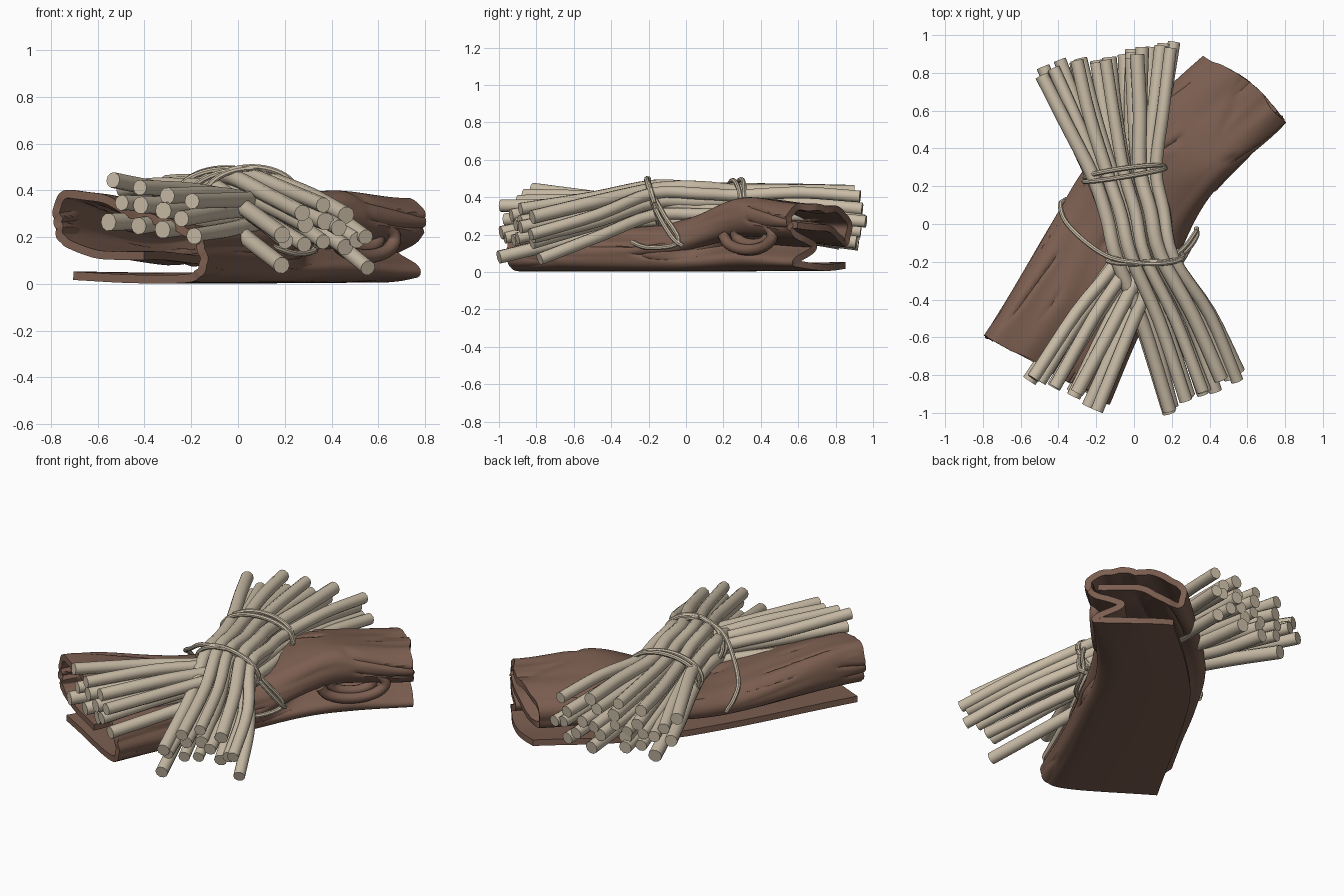
import bpy, bmesh, math, random
from mathutils import Vector, noise

random.seed(4)
if "Cube" in bpy.data.objects:
    bpy.data.objects.remove(bpy.data.objects["Cube"], do_unlink=True)


def material(name, rgb):
    mat = bpy.data.materials.new(name)
    mat.use_nodes = True
    mat.diffuse_color = (*rgb, 1)
    mat.node_tree.nodes["Principled BSDF"].inputs["Base Color"].default_value = (*rgb, 1)
    return mat


BARK = material("bark_brown", (0.2, 0.112, 0.08))
TWIG = material("twig_beige", (0.59, 0.505, 0.385))


def add_object(name, bm, mat):
    mesh = bpy.data.meshes.new(name)
    bm.normal_update()
    bm.to_mesh(mesh)
    bm.free()
    mesh.materials.append(mat)
    obj = bpy.data.objects.new(name, mesh)
    bpy.context.collection.objects.link(obj)
    return obj


def smooth(obj, degrees=40):
    bpy.ops.object.select_all(action='DESELECT')
    obj.select_set(True)
    bpy.context.view_layer.objects.active = obj
    bpy.ops.object.shade_smooth_by_angle(angle=math.radians(degrees))


def spline(points, u):
    """Catmull-Rom point at u in 0..1."""
    last = len(points) - 1
    f = min(max(u, 0), 1) * last
    i = min(int(f), last - 1)
    t = f - i
    p1, p2 = points[i], points[i + 1]
    p0 = points[i - 1] if i else p1 * 2 - p2
    p3 = points[i + 2] if i + 2 <= last else p2 * 2 - p1
    return p1 + (p2 - p0) * (t / 2) + (p0 * 2 - p1 * 5 + p2 * 4 - p3) * (t * t / 2) \
        + (p1 * 3 - p0 - p2 * 3 + p3) * (t ** 3 / 2)


def tube(bm, points, radius, steps=24, sides=10):
    """Capped round tube along a smooth path."""
    points = [Vector(p) for p in points]
    path = [spline(points, k / steps) for k in range(steps + 1)]
    side, rings = Vector((0.31, 0.2, 0.93)), []
    for k, p in enumerate(path):
        tangent = (path[min(k + 1, steps)] - path[max(k - 1, 0)]).normalized()
        side = (side - tangent * side.dot(tangent)).normalized()
        up = tangent.cross(side)
        rings.append([bm.verts.new(p + (side * math.cos(a) + up * math.sin(a)) * radius)
                      for a in (math.tau * j / sides for j in range(sides))])
    for a, b in zip(rings, rings[1:]):
        for j in range(sides):
            n = (j + 1) % sides
            bm.faces.new((a[j], a[n], b[n], b[j]))
    bm.faces.new(rings[0][::-1])
    bm.faces.new(rings[-1])


# Bark slab: a rolled sheet whose section (across, height) changes along its length
LEFT = [Vector(p) for p in ((-.78, -.6), (-.58, -.27), (-.38, .06), (-.18, .36), (.08, .62), (.38, .87))]
RIGHT = [Vector(p) for p in ((-.15, -.95), (0, -.6), (.17, -.25), (.34, .06), (.53, .3), (.79, .55))]
FRONT = [(.6, .12), (.25, .13), (.04, .2), (0, .3), (.07, .385), (.3, .36), (.55, .3), (.8, .25),
         (.95, .2), (.99, .15), (1, .09), (.96, .04), (.85, .022), (.5, .022), (.12, .035)]
MIDDLE = [(.5, .1), (.25, .1), (.05, .13), (0, .18), (.08, .23), (.3, .25), (.55, .26), (.8, .25),
          (.95, .21), (.99, .15), (1, .1), (.97, .04), (.85, .022), (.5, .022), (.1, .03)]
BACK = [(.85, .29), (.4, .24), (.08, .18), (0, .23), (.08, .3), (.3, .34), (.55, .37), (.83, .38),
        (.97, .33), (.93, .23), (.7, .15), (.95, .08), (.85, .03), (.5, .022), (.1, .03)]
END = [(.9, .25), (.4, .22), (.1, .15), (0, .2), (.06, .29), (.3, .33), (.6, .345), (.85, .35),
       (1, .29), (.93, .2), (.65, .14), (.92, .06), (.85, .04), (.5, .024), (.1, .035)]
KEYS = [(at, [Vector(p) for p in prof]) for at, prof in
        ((0, FRONT), (.45, MIDDLE), (.78, BACK), (1, END))]


def section(s, t):
    for (s0, a), (s1, b) in zip(KEYS, KEYS[1:]):
        if s <= s1:
            f = (s - s0) / (s1 - s0)
            return spline(a, t).lerp(spline(b, t), f * f * (3 - 2 * f))


bm = bmesh.new()
ROWS, COLS = 130, 220
grid = []
for i in range(ROWS + 1):
    row = []
    for j in range(COLS + 1):
        s, t = i / ROWS, j / COLS
        w, z = section(s, t)
        # ragged ends, the far one bowed outwards
        ragged = .02 * noise.noise((t * 9, 3, s)) * abs(2 * s - 1) ** 6
        p = spline(LEFT, s + ragged).lerp(spline(RIGHT, s + ragged), w)
        p += Vector((.6, .8)) * (.2 * w * (1 - w) * s ** 8)
        row.append(bm.verts.new((p.x, p.y, z)))
    grid.append(row)
for a, b in zip(grid, grid[1:]):
    for j in range(COLS):
        bm.faces.new((a[j], a[j + 1], b[j + 1], b[j]))
bm.normal_update()
# Lengthwise ridges and long thin fissures on everything above the flat underside
normals = [[v.normal.copy() for v in row] for row in grid]
for i, row in enumerate(grid):
    for j, v in enumerate(row):
        s, t = i / ROWS, j / COLS
        wave = noise.noise((s * 3, t * 18, 1))
        crack = max(0, 1 - abs(noise.noise((s * 2.5, t * 15, 7))) * 7)
        patch = min(1, max(0, noise.noise((s * 5, t * 8, 2)) * 4))
        fade = min(1, max(0, (.8 - t) * 15))
        v.co += normals[i][j] * (wave * .014 - crack * patch * .016) * fade
bark = add_object("bark_slab", bm, BARK)
bark.modifiers.new("thickness", 'SOLIDIFY').thickness = .036
bark.modifiers["thickness"].offset = 0
bpy.context.view_layer.objects.active = bark
bpy.ops.object.modifier_apply(modifier="thickness")
smooth(bark, 35)

# Knot: a thick oval rim curling inwards on the side of the bark
bm = bmesh.new()
along, outward, centre = Vector((.72, .69, 0)), Vector((.69, -.72, 0)), Vector((.56, .335, .2))
spiral = []
for k in range(18):
    a, r = math.tau * k / 11 + math.pi, 1 - .03 * k
    spiral.append(centre + along * (.2 * r * math.cos(a)) + Vector((0, 0, .09 * r * math.sin(a)))
                  - outward * (.003 * k))
tube(bm, spiral, .03, 60)
smooth(add_object("bark_knot", bm, BARK))


def bundle(name, rows, cols, stations):
    """Twigs in rows; each station is centre, half width, row drop, dome, skew in y, tilt."""
    bm = bmesh.new()
    for r in range(rows):
        for c in range(cols):
            t = 2 * c / (cols - 1) - 1 if r % 2 == 0 else (2 * c + 1) / cols - 1
            path = []
            for k, ((x, y, z), half, drop, dome, skew, tilt) in enumerate(stations):
                j = .022 if k in (0, len(stations) - 1) else .008
                path.append((x + half * t + random.uniform(-j, j) * .7,
                             y + skew * t + random.uniform(-j, j) * 1.4,
                             z - drop * r - dome * t * t + tilt * t + random.uniform(-j, j) * .7))
            tube(bm, path, random.uniform(.032, .039))
    smooth(add_object(name, bm, TWIG))


# Upper bundle sweeps to the front left, lower bundle crosses beneath it
bundle("upper_twigs", 3, 5, [
    ((-.14, .88, .425), .34, .065, .02, .07, 0), ((-.1, .58, .44), .26, .06, .02, .03, 0),
    ((-.05, .27, .445), .17, .055, .03, .03, 0), ((.01, .05, .455), .15, .055, .035, .02, 0),
    ((.06, -.17, .46), .15, .055, .045, 0, 0),
    ((.22, -.5, .395), .18, .06, .085, .03, 0), ((.37, -.89, .325), .19, .065, .12, .08, -.01)])
bundle("lower_twigs", 3, 4, [
    ((-.11, .89, .285), .27, .06, 0, .05, 0), ((-.08, .58, .31), .2, .055, 0, .03, 0),
    ((-.05, .27, .33), .14, .04, 0, .03, 0), ((0, .05, .34), .12, .04, 0, .02, 0),
    ((.03, -.17, .36), .11, .04, 0, 0, 0),
    ((-.16, -.5, .395), .15, .06, .02, -.04, -.02), ((-.37, -.89, .4), .17, .08, .01, -.07, -.04)])

# Cord: rings tied round the waist, and loose strands draped over the bark
bm = bmesh.new()


def cord_ring(centre, half, height, skew, lean):
    ring = []
    for k in range(17):
        a = math.tau * k / 16
        ring.append(Vector(centre) + Vector((half * math.cos(a),
                    skew * math.cos(a) + lean * math.sin(a), height * math.sin(a))))
    tube(bm, ring, .013, 48, 8)


cord_ring((-.05, .26, .37), .215, .12, .035, -.01)
cord_ring((-.05, .275, .37), .21, .125, .03, .02)
cord_ring((.06, -.18, .37), .2, .125, .01, -.03)
cord_ring((.06, -.16, .37), .2, .13, -.01, -.05)
for strand in (
        [(.05, -.21, .5), (-.12, -.18, .46), (-.25, -.1, .37), (-.36, .01, .29), (-.39, .1, .23), (-.36, .13, .16)],
        [(.05, -.2, .5), (.18, -.19, .44), (.27, -.12, .31), (.33, -.04, .16), (.25, -.2, .13), (.12, -.31, .17)],
        [(.2, -.2, .42), (.28, -.14, .29), (.33, -.07, .18), (.33, -.02, .14)]):
    tube(bm, strand, .013, 30, 8)
smooth(add_object("binding_cord", bm, TWIG))
